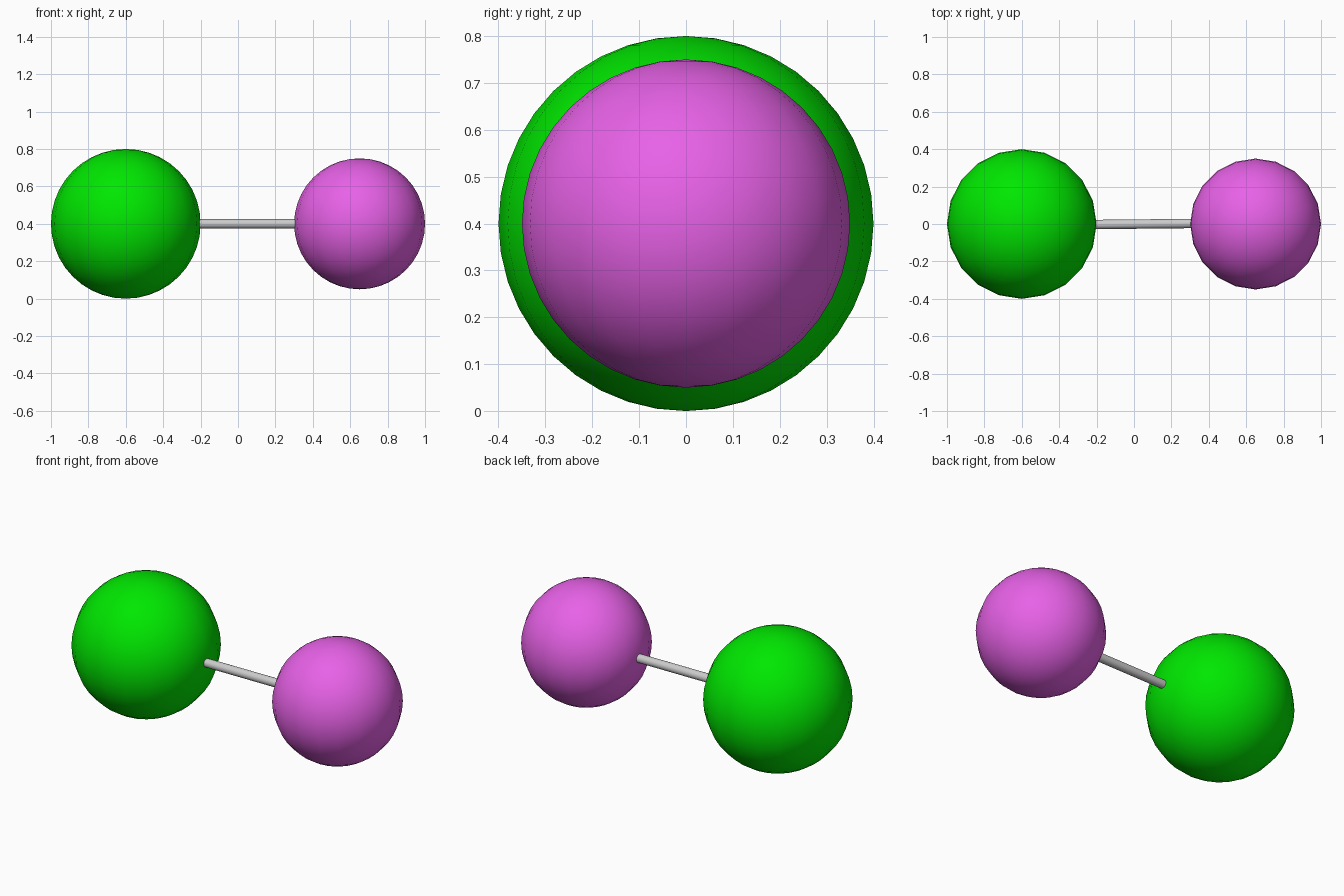
import bpy
import math

if "Cube" in bpy.data.objects:
    bpy.data.objects.remove(bpy.data.objects["Cube"])


def smooth(obj, name):
    obj.name = name
    bpy.ops.object.shade_smooth_by_angle(angle=math.radians(40))
    return obj


def ball(name, x, radius, color):
    bpy.ops.mesh.primitive_uv_sphere_add(
        segments=20, ring_count=20, radius=radius, location=(x, 0, 0.4))
    obj = smooth(bpy.context.object, name)
    mat = bpy.data.materials.new(name + "_paint")
    mat.diffuse_color = (*color, 1)
    mat.use_nodes = True
    mat.node_tree.nodes["Principled BSDF"].inputs["Base Color"].default_value = mat.diffuse_color
    obj.data.materials.append(mat)


# Two balls of different size on the same centre height
ball("large_ball", -0.6, 0.4, (0.0, 0.8, 0.0))
ball("small_ball", 0.65, 0.35, (0.8, 0.12, 0.8))

# Thin connecting rod, very slightly skewed in plan, ends buried in the balls
bpy.ops.mesh.primitive_cylinder_add(
    vertices=20, radius=0.025, depth=0.7, location=(0.05, 0, 0.4),
    rotation=(0, math.pi / 2, 0.0105))
smooth(bpy.context.object, "connecting_rod")
